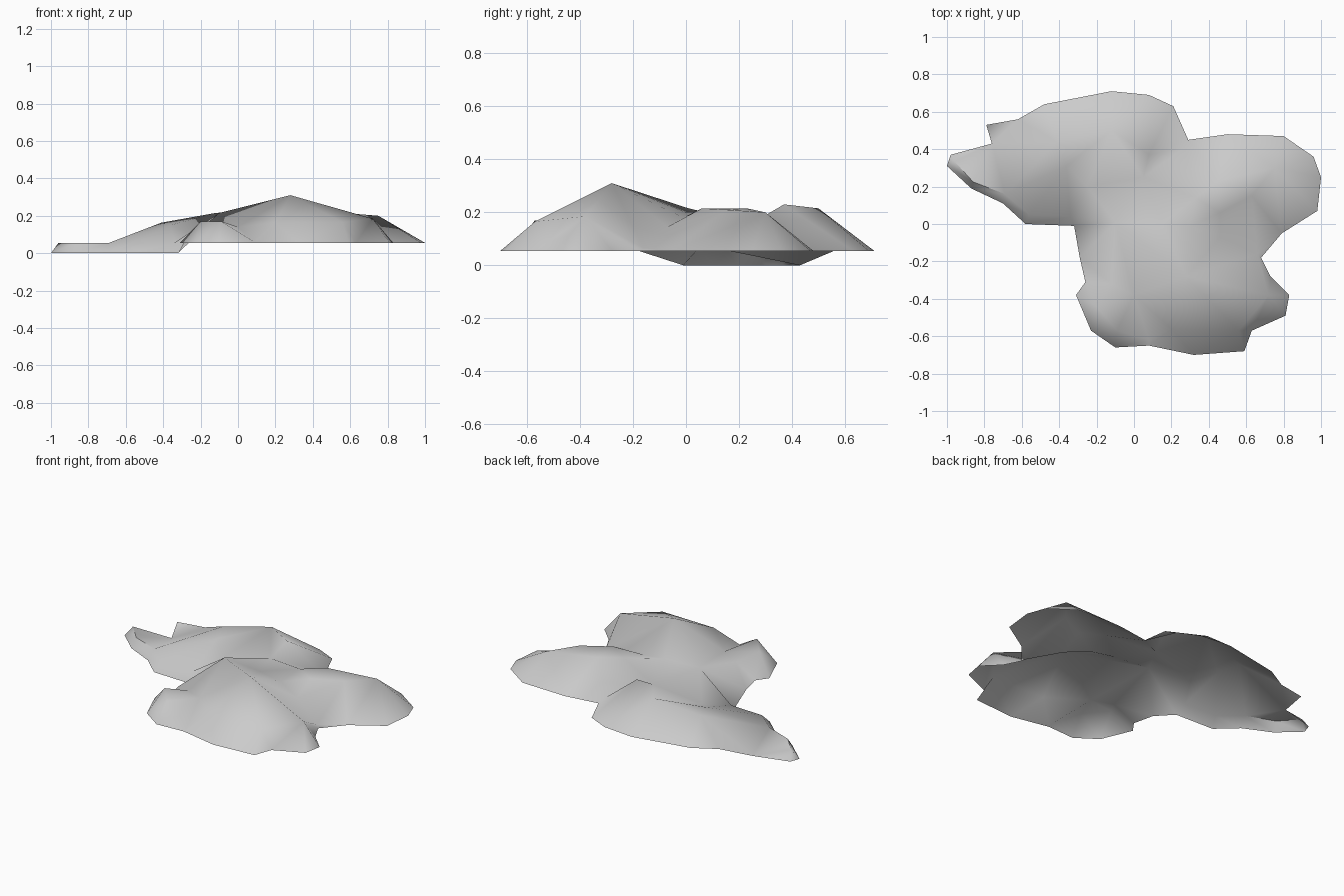
import bpy
import math
from mathutils import Vector
from mathutils.geometry import delaunay_2d_cdt

default_cube = bpy.data.objects.get("Cube")
if default_cube:
    bpy.data.objects.remove(default_cube, do_unlink=True)

RIM = 0.055   # height of the upper rim; the low wing touches the ground


def make_material(name, colour):
    material = bpy.data.materials.new(name)
    material.use_nodes = True
    material.diffuse_color = colour
    shader = next(n for n in material.node_tree.nodes if n.type == "BSDF_PRINCIPLED")
    shader.inputs["Base Color"].default_value = colour
    shader.inputs["Roughness"].default_value = 0.8
    return material


def rim_height(x, y):
    """The rim drops to the ground along the low wing only."""
    on_low_wing = x < -0.3 and -0.1 < y < 0.45
    return 0 if on_low_wing else RIM


# Footprint of the open rock shell, counter-clockwise from the low wing
footprint = [
    (-1, .31), (-.87, .19), (-.7, .11), (-.58, 0), (-.32, -.01),
    (-.29, -.18), (-.26, -.31), (-.31, -.38), (-.23, -.57), (-.1, -.66),
    (.08, -.65), (.32, -.7), (.59, -.68), (.63, -.57), (.81, -.49),
    (.83, -.38), (.73, -.28), (.68, -.18), (.79, -.05), (.98, .07),
    (1, .25), (.96, .36), (.8, .47), (.5, .48), (.29, .45), (.21, .63),
    (.08, .69), (-.12, .71), (-.48, .64), (-.62, .56), (-.79, .53),
    (-.76, .43), (-.98, .37),
]

# Crest and hollow lines that shape the surface
creases = {
    "main_crest": [(-.1, .01, .215), (.28, -.28, .31), (.72, -.38, .185)],
    "front_fold": [(.28, -.28, .31), (.56, -.57, .165)],
    "front_brow": [(.2, -.56, .165), (.56, -.57, .165)],
    "side_crest": [(.15, 0, .2), (.33, .14, .21), (.45, .23, .215),
                   (.75, .3, .2)],
    "side_brow": [(.33, .14, .21), (.46, .06, .215), (.63, .15, .21),
                  (.75, .3, .2)],
    "back_crest": [(.08, .37, .23), (-.12, .5, .215), (-.41, .44, .163)],
    "front_knob": [(-.2, -.44, .17), (-.09, -.57, .17)],
    "knob_hollow": [(-.12, -.32, .13), (0, -.38, .14), (.08, -.62, .065)],
    "side_hollow": [(.3, -.01, .18), (.46, -.07, .145), (.66, -.16, .065)],
    "back_hollow": [(-.25, .2, .1), (.05, .25, .16), (.27, .41, .08)],
    "wing_edge": [(-.96, .335, RIM), (-.86, .225, RIM), (-.69, .16, RIM),
                  (-.56, .05, RIM), (-.34, .04, RIM)],
    "wing_crest": [(-.41, .44, .163), (-.36, .31, .15)],
}

# Gather the points, sharing those used by two lines
points, heights, edges, index = [], [], [], {}


def add_point(x, y, z):
    if (x, y) not in index:
        index[x, y] = len(points)
        points.append(Vector((x, y)))
        heights.append(z)
    return index[x, y]


outline = [add_point(x, y, rim_height(x, y)) for x, y in footprint]
for line in creases.values():
    ids = [add_point(*p) for p in line]
    edges += zip(ids, ids[1:])

# Fill the footprint with triangles that follow the creases
flat, _, triangles, sources, _, _ = delaunay_2d_cdt(
    points, edges, [outline], 1, 1e-5)
verts = [(p.x, p.y, heights[s[0]] if s else RIM) for p, s in zip(flat, sources)]

mesh = bpy.data.meshes.new("rock_shell")
mesh.from_pydata(verts, [], triangles)
mesh.update()
mesh.materials.append(make_material("pale_grey_stone", (0.6, 0.6, 0.6, 1)))
rock = bpy.data.objects.new("rock_shell", mesh)
bpy.context.collection.objects.link(rock)

# Smooth the stone but keep the sharp folds
bpy.ops.object.select_all(action="DESELECT")
rock.select_set(True)
bpy.context.view_layer.objects.active = rock
bpy.ops.object.shade_smooth_by_angle(angle=math.radians(60))
